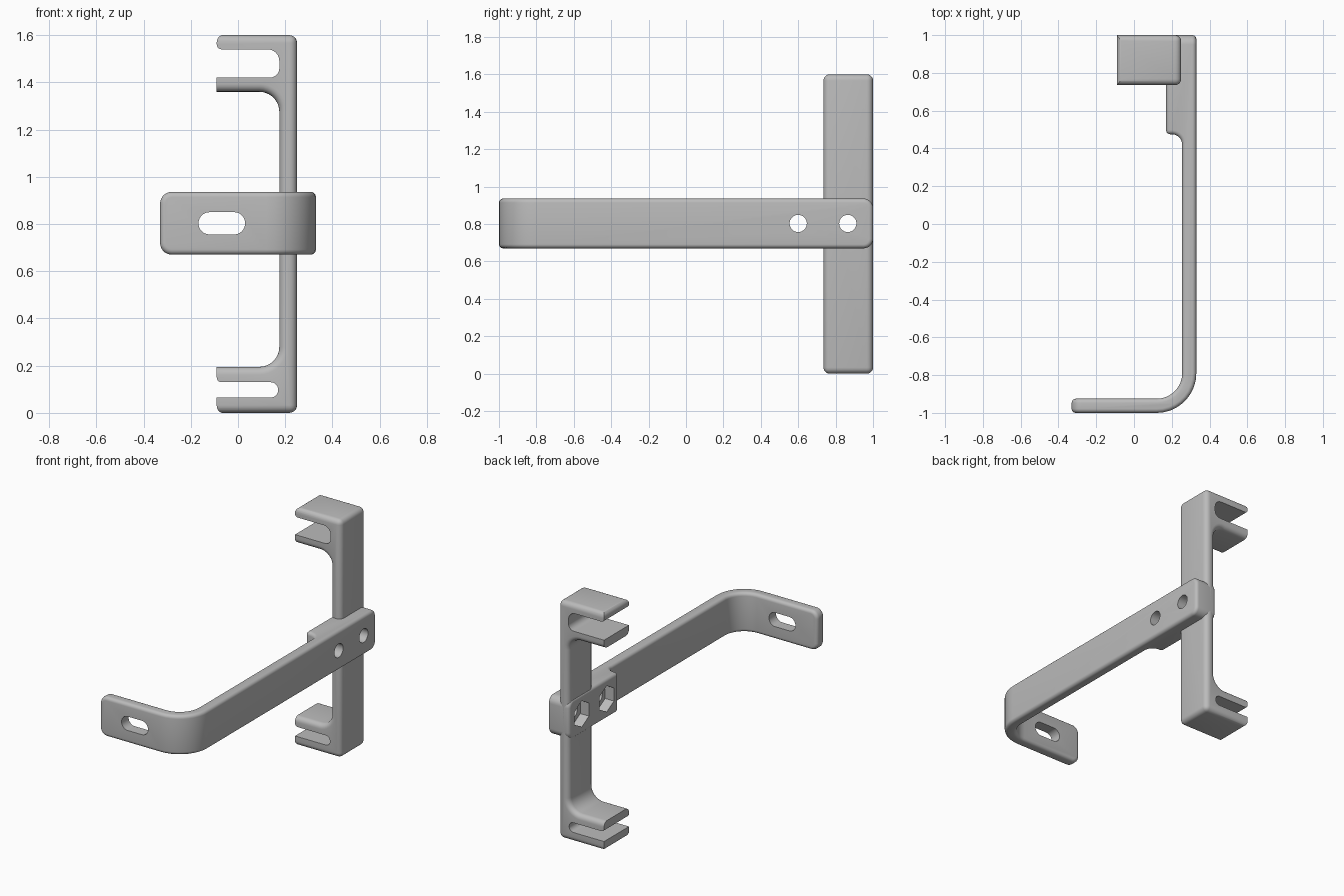
import bpy, bmesh, math
from mathutils import Vector

cube = bpy.data.objects.get("Cube")
if cube:
    bpy.data.objects.remove(cube, do_unlink=True)

grey = bpy.data.materials.new("light_grey")
grey.use_nodes = True
colour = (0.5, 0.5, 0.5, 1)
grey.diffuse_color = colour
grey.node_tree.nodes["Principled BSDF"].inputs["Base Color"].default_value = colour


def rounded(corners, steps=9):
    """Outline from (u, v, radius) right-angled corners."""
    out = []
    for i, (u, v, r) in enumerate(corners):
        p = Vector((u, v))
        if r == 0:
            out.append(p)
            continue
        a = (Vector(corners[i - 1][:2]) - p).normalized()
        b = (Vector(corners[(i + 1) % len(corners)][:2]) - p).normalized()
        c = p + r * (a + b)
        for k in range(steps + 1):
            t = math.pi / 2 * k / steps
            out.append(c - r * (b * math.cos(t) + a * math.sin(t)))
    return out


def prism(name, outline, axis, lo, hi, soften=None):
    """Extrude an outline along an axis; soften picks edges to round widely."""
    place = {"x": lambda u, v, w: (w, u, v),
             "y": lambda u, v, w: (u, w, v),
             "z": lambda u, v, w: (u, v, w)}[axis]
    bm = bmesh.new()
    ends = [[bm.verts.new(place(p[0], p[1], w)) for p in outline] for w in (lo, hi)]
    for ring in ends:
        bm.faces.new(ring)
    n = len(outline)
    for i in range(n):
        j = (i + 1) % n
        bm.faces.new((ends[0][i], ends[0][j], ends[1][j], ends[1][i]))
    if soften:
        edges = [e for e in bm.edges if soften(e)]
        bmesh.ops.bevel(bm, geom=edges, offset=0.05, segments=7, profile=0.5,
                        affect="EDGES", clamp_overlap=False)
    bmesh.ops.recalc_face_normals(bm, faces=bm.faces)
    mesh = bpy.data.meshes.new(name)
    bm.to_mesh(mesh)
    bm.free()
    obj = bpy.data.objects.new(name, mesh)
    bpy.context.collection.objects.link(obj)
    mesh.materials.append(grey)
    return obj


def activate(obj):
    bpy.ops.object.select_all(action="DESELECT")
    obj.select_set(True)
    bpy.context.view_layer.objects.active = obj


def round_edges(obj, width):
    activate(obj)
    m = obj.modifiers.new("round", "BEVEL")
    m.width, m.segments = width, 5
    m.limit_method, m.angle_limit = "ANGLE", math.radians(40)
    m.use_clamp_overlap = False
    bpy.ops.object.modifier_apply(modifier=m.name)


def combine(obj, other, operation):
    activate(obj)
    m = obj.modifiers.new("cut", "BOOLEAN")
    m.object, m.operation, m.solver = other, operation, "EXACT"
    bpy.ops.object.modifier_apply(modifier=m.name)


def ring(y, z, radius, count):
    return [(y + radius * math.sin(math.tau * k / count),
             z + radius * math.cos(math.tau * k / count)) for k in range(count)]


MID, HALF = 0.803, 0.133

# Bent arm with a thicker pad at its back end
arm_outline = rounded([(-0.33, -1, 0), (0.33, -1, 0.21), (0.33, 1, 0), (0.17, 1, 0),
                       (0.17, 0.475, 0), (0.255, 0.475, 0.055),
                       (0.255, -0.925, 0.135), (-0.33, -0.925, 0)])


def arm_end(e):
    p, q = (v.co for v in e.verts)
    flat = abs(p.z - q.z) < 1e-4
    return flat and (min(p.y, q.y) > 0.99 or max(p.x, q.x) < -0.32)


arm = prism("bent_arm", arm_outline, "z", MID - HALF, MID + HALF, arm_end)
round_edges(arm, 0.022)

# Upright clip: softened C shape, trimmed to leave flat tips and two slots
blank = rounded([(-0.2, 0, 0), (0.25, 0, 0), (0.25, 1.6, 0), (-0.2, 1.6, 0),
                 (-0.2, 1.36, 0), (0.175, 1.36, 0.085), (0.175, 0.195, 0.085),
                 (-0.2, 0.195, 0)])
clip = prism("upright_clip", blank, "y", 0.735, 1)
round_edges(clip, 0.033)
trim = prism("trim", rounded([
    (-0.09, -0.001, 0.03), (0.4, -0.001, 0), (0.4, 1.601, 0), (-0.09, 1.601, 0.03),
    (-0.09, 1.54, 0.02), (0.175, 1.54, 0.05), (0.175, 1.42, 0.04), (-0.09, 1.42, 0),
    (-0.09, 0.13, 0.02), (0.17, 0.13, 0.032), (0.17, 0.065, 0.032),
    (-0.09, 0.065, 0)]), "y", 0.6, 1.2)
combine(clip, trim, "INTERSECT")

# Slot in the front plate
slot = prism("slot", rounded([(x, z, 0.046) for x, z in (
    (-0.167, MID - 0.047), (0.03, MID - 0.047),
    (0.03, MID + 0.047), (-0.167, MID + 0.047))]), "y", -1.2, -0.8)
combine(arm, slot, "DIFFERENCE")
cutters = [trim, slot]

# Bolt holes with hexagonal nut pockets on the inner side
for y in (0.6, 0.865):
    hole = prism("bolt_hole", ring(y, MID, 0.046, 32), "x", 0, 0.5)
    pocket = prism("nut_pocket", ring(y, MID, 0.088, 6), "x", 0, 0.235)
    for part in (arm, clip):
        combine(part, hole, "DIFFERENCE")
        combine(part, pocket, "DIFFERENCE")
    cutters += [hole, pocket]

for c in cutters:
    bpy.data.objects.remove(c, do_unlink=True)
for part in (arm, clip):
    activate(part)
    bpy.ops.object.shade_smooth_by_angle(angle=math.radians(30))
